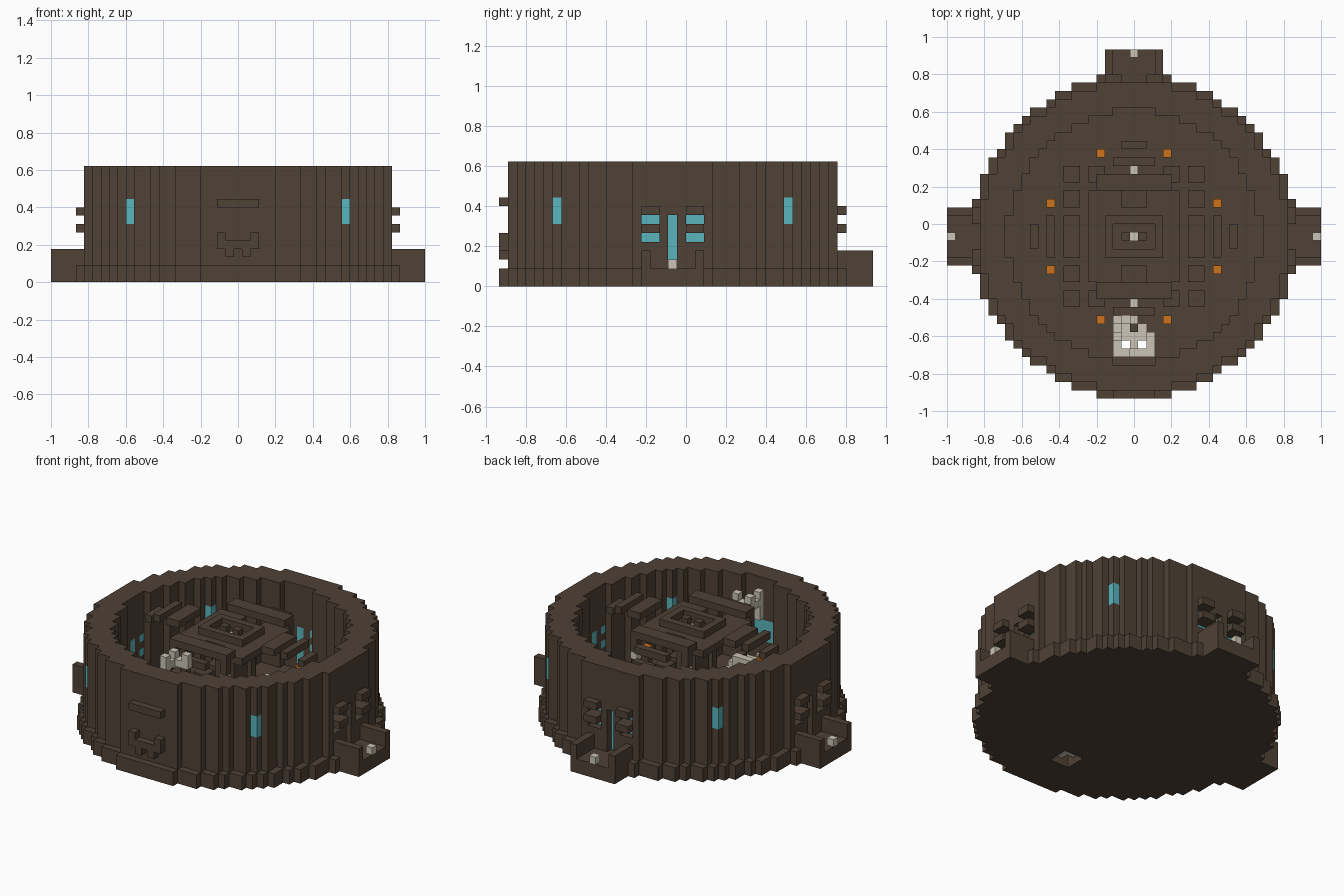
import bpy, bmesh
from mathutils import Vector

V = 2 / 45                       # edge length of one block
ORIGIN = Vector((0, -1.5 * V, 0))  # middle of the round tower

old = bpy.data.objects.get("Cube")
if old:
    bpy.data.objects.remove(old, do_unlink=True)


def material(name, rgb):
    m = bpy.data.materials.new(name)
    m.use_nodes = True
    m.diffuse_color = (*rgb, 1)
    m.node_tree.nodes["Principled BSDF"].inputs["Base Color"].default_value = (*rgb, 1)
    return m


BROWN = material("dark_brown", (0.079, 0.054, 0.037))
TEAL = material("teal_glass", (0.10, 0.47, 0.52))
ORANGE = material("orange_glow", (0.62, 0.17, 0.012))
PALE = material("pale_stone", (0.60, 0.56, 0.46))


def box(i0, i1, j0, j1, k0, k1):
    """Set of block cells, both ends included."""
    return {(i, j, k) for i in range(i0, i1 + 1)
            for j in range(j0, j1 + 1) for k in range(k0, k1 + 1)}


def disc(r2, k0, k1):
    return {c for c in box(-20, 20, -20, 20, k0, k1) if c[0] ** 2 + c[1] ** 2 <= r2}


def turn(cells, quarters):
    for _ in range(quarters):
        cells = {(-j, i, k) for i, j, k in cells}
    return cells


def mirror(cells, x=True, y=True):
    out = set(cells)
    if x:
        out |= {(-i, j, k) for i, j, k in out}
    if y:
        out |= {(i, -j, k) for i, j, k in out}
    return out


def part(name, cells, mat):
    """Outer skin of a set of blocks, with flat areas merged."""
    bm = bmesh.new()
    verts = {}

    def vert(p):
        if p not in verts:
            verts[p] = bm.verts.new(Vector((p[0] - 0.5, p[1] - 0.5, p[2])) * V + ORIGIN)
        return verts[p]

    for c in cells:
        for axis in range(3):
            u, w = (axis + 1) % 3, (axis + 2) % 3
            for side in (0, 1):
                n = list(c)
                n[axis] += 2 * side - 1
                if tuple(n) in cells:
                    continue
                loop = []
                for du, dw in ((0, 0), (1, 0), (1, 1), (0, 1)):
                    p = list(c)
                    p[axis] += side
                    p[u] += du
                    p[w] += dw
                    loop.append(vert(tuple(p)))
                bm.faces.new(loop if side else loop[::-1])
    bmesh.ops.dissolve_limit(bm, angle_limit=0.01, verts=bm.verts, edges=bm.edges)
    bmesh.ops.triangulate(bm, faces=[f for f in bm.faces if len(f.verts) > 4])
    mesh = bpy.data.meshes.new(name)
    bm.to_mesh(mesh)
    bm.free()
    mesh.materials.append(mat)
    obj = bpy.data.objects.new(name, mesh)
    bpy.context.collection.objects.link(obj)


# Floor, one block wider than the wall, with the stair opening
base = {(i + a, j + b, k) for i, j, k in disc(342, 0, 1)
        for a, b in ((1, 0), (-1, 0), (0, 1), (0, -1))}
part("base_floor", base - box(-1, 1, -13, -11, 0, 1), BROWN)

# Window cells: diagonal slits, side slots and the inner screen
slits = mirror({(d, d, k) for d in (11, 12, 13) for k in (7, 8, 9)})
slots = mirror(box(16, 18, 2, 3, 5, 5) | box(16, 18, 2, 3, 7, 7), x=False)
slots |= box(16, 18, 0, 0, 2, 7)
screen = box(-2, 2, -16, -16, 5, 7)

wall = disc(342, 2, 13) - disc(230, 2, 13) - slits - screen
for q in range(3):
    wall -= turn(slots, q)
part("round_wall", wall, BROWN)
part("corner_windows", slits, TEAL)
part("front_screen", screen, TEAL)

# Three balconies with louvres, glass and an edge lamp
rail = mirror(box(19, 22, 3, 3, 2, 3), x=False)
balcony = box(19, 22, -3, 3, 0, 1) | rail
louvres = mirror(box(19, 19, 2, 3, 6, 6) | box(19, 19, 2, 3, 8, 8), x=False)
glass = {c for c in slots if c[0] < 18}
for q, side in enumerate(("left", "back", "right")):
    part(side + "_balcony", turn(balcony, q) - base, BROWN)
    part(side + "_louvres", turn(louvres, q), BROWN)
    part(side + "_glass", turn(glass, q), TEAL)
    part(side + "_lamp", turn({(22, 0, 2)}, q), PALE)

# Raised trim on the front
part("front_lintel", box(-2, 2, -19, -19, 9, 9), BROWN)
trim = box(2, 2, -19, -19, 4, 5) | box(1, 1, -19, -19, 3, 4) | box(0, 0, -19, -19, 4, 4)
part("front_trim", mirror(trim, y=False), BROWN)

# Low stair winding around the floor opening
path = [(2, j) for j in (-12, -13)] + [(i, -14) for i in range(2, -3, -1)]
path += [(-2, j) for j in range(-13, -9)] + [(-1, -10), (0, -10)]
steps = set()
for n, (i, j) in enumerate(path):
    steps |= box(i, i, j, j, 2, 2 + n // 5)
part("low_stair", steps, PALE)
part("stair_landing", box(-1, 1, -12, -12, 1, 1) | {(0, -13, 1), (-1, -11, 1), (1, -11, 1)}, PALE)
part("stair_newel", box(0, 0, -11, -11, 2, 4), BROWN)

# Top of the stair with tall posts
upper = box(-2, -2, -12, -12, 10, 13) | box(-2, -2, -12, -10, 12, 12) | box(-2, 0, -10, -10, 12, 12)
part("upper_stair", upper | {(-2, -10, 13), (0, -10, 13)}, PALE)

# Central canopy
part("canopy_slab", box(-5, 5, -3, 3, 12, 12) - {(0, 0, 12)}, BROWN)
part("canopy_rim", box(-3, 3, -2, 2, 13, 13) - box(-2, 2, -1, 1, 13, 13), BROWN)
part("canopy_blocks", {(-1, 0, 13), (1, 0, 13)}, BROWN)
part("canopy_lamp", {(0, 0, 12)}, PALE)
part("canopy_pillar", box(-1, 1, -1, 1, 2, 11), BROWN)

# Ceiling beams around the canopy
part("cross_beams", mirror(box(-4, 4, 6, 7, 13, 13)), BROWN)
part("middle_beams", mirror(box(-2, 2, 9, 9, 12, 12)), BROWN)
part("outer_beam", box(-1, 1, 11, 11, 11, 11), BROWN)
part("side_beams", mirror(box(7, 8, -2, 2, 13, 13)), BROWN)
part("side_middle_beams", mirror(box(10, 10, -2, 2, 13, 13)), BROWN)
part("side_outer_beams", mirror(box(12, 12, -1, 1, 12, 12)), BROWN)
part("link_beams", mirror(box(2, 5, 4, 5, 12, 12)), BROWN)
part("lamp_hangers", mirror(box(4, 4, 7, 7, 11, 12)), BROWN)
part("hanging_lamps", mirror({(4, 7, 10)}), PALE)

# Low furniture blocks and lamps
seats = box(7, 8, 7, 8, 2, 3) | box(4, 5, 7, 8, 2, 3) | box(7, 8, 4, 5, 2, 3)
part("seats", mirror(seats), BROWN)
posts = {(4, 10), (10, 4)}
part("lantern_posts", mirror({(i, j, k) for i, j in posts for k in (2, 3, 4)}), BROWN)
part("lanterns", mirror({(i, j, 5) for i, j in posts}), ORANGE)
part("floor_lamp_stands", mirror({(0, 8, 2)}), BROWN)
part("floor_lamps", mirror({(0, 8, 3)}), PALE)
